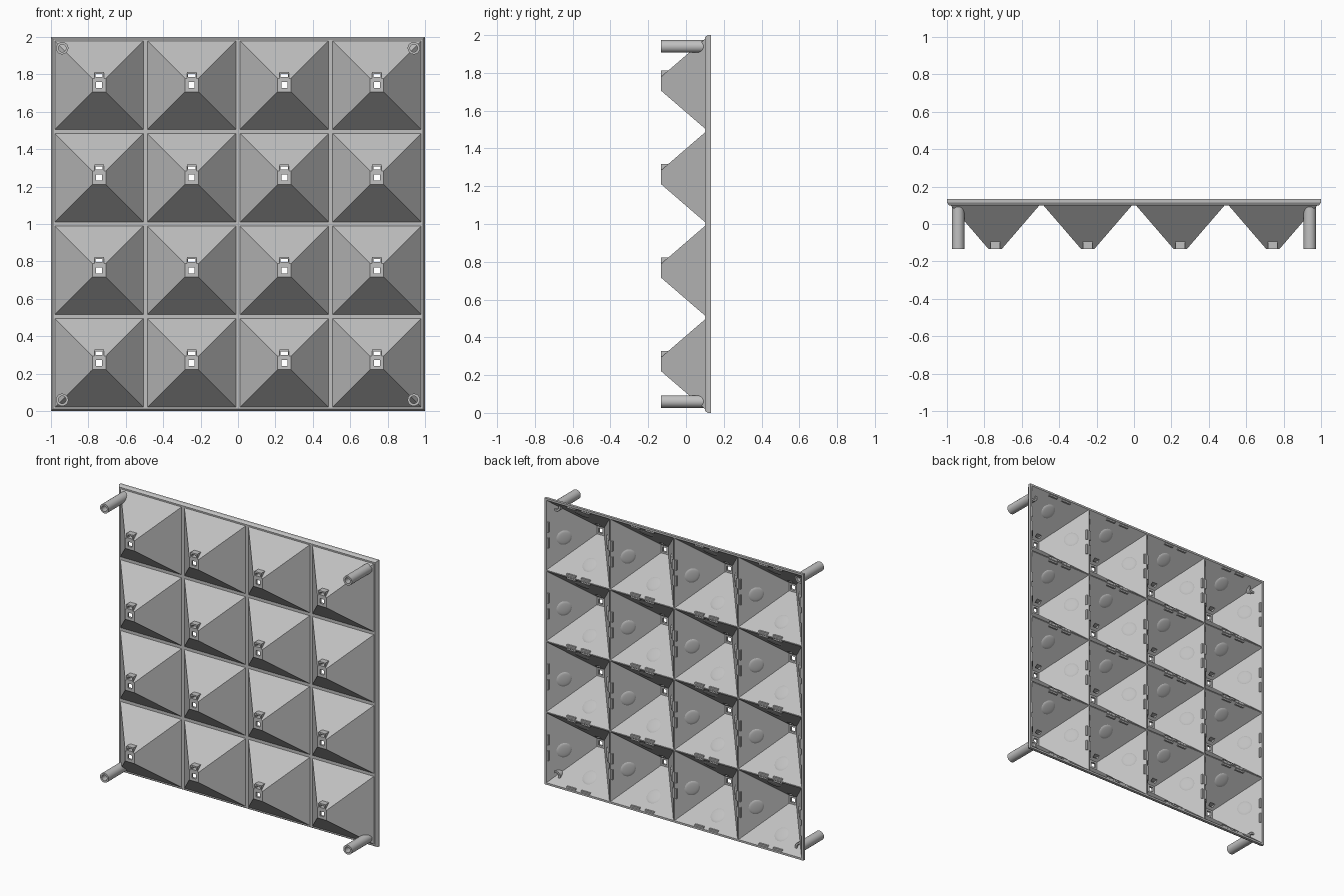
import bpy, bmesh, math
from mathutils import Matrix, Vector

default = bpy.data.objects.get("Cube")
if default:
    bpy.data.objects.remove(default, do_unlink=True)

GREY = (0.53, 0.53, 0.53, 1)
mat = bpy.data.materials.new("light_grey_plastic")
mat.use_nodes = True
mat.diffuse_color = GREY
mat.node_tree.nodes["Principled BSDF"].inputs["Base Color"].default_value = GREY

FRONT, LEDGE, BACK = -0.133, 0.10, 0.133
PITCH = 0.495
TIP, BASE = 0.036, 0.237


def make_mesh(bm, name):
    bmesh.ops.recalc_face_normals(bm, faces=bm.faces)
    mesh = bpy.data.meshes.new(name)
    bm.to_mesh(mesh)
    bm.free()
    mesh.materials.append(mat)
    return mesh


def place(mesh, name, loc=(0, 0, 0)):
    ob = bpy.data.objects.new(name, mesh)
    ob.location = loc
    bpy.context.collection.objects.link(ob)
    return ob


def turned(profile, sides, name):
    """Closed (radius, y) profile swept around the y axis; square sections use half widths."""
    bm = bmesh.new()
    scale = math.sqrt(2) if sides == 4 else 1
    rings = []
    for r, y in profile:
        angles = [(i + 0.5) * math.tau / sides for i in range(sides)]
        rings.append([bm.verts.new((r * scale * math.cos(a), y, r * scale * math.sin(a)))
                      for a in angles])
    for k, ring in enumerate(rings):
        nxt = rings[(k + 1) % len(rings)]
        for i in range(sides):
            j = (i + 1) % sides
            bm.faces.new((ring[i], ring[j], nxt[j], nxt[i]))
    return make_mesh(bm, name)


def prism(section, half_width, name):
    """(y, z) section extruded along x."""
    bm = bmesh.new()
    ends = [[bm.verts.new((x, y, z)) for y, z in section] for x in (-half_width, half_width)]
    bm.faces.new(ends[0])
    bm.faces.new(ends[1])
    for i in range(len(section)):
        j = (i + 1) % len(section)
        bm.faces.new((ends[0][i], ends[0][j], ends[1][j], ends[1][i]))
    return make_mesh(bm, name)


def cut(mesh, cutter, name):
    """Return a copy of the mesh with the cutter removed."""
    ob = place(mesh, name)
    mod = ob.modifiers.new("slot", 'BOOLEAN')
    mod.operation, mod.solver, mod.object = 'DIFFERENCE', 'EXACT', cutter
    bpy.context.view_layer.update()
    result = bpy.data.meshes.new_from_object(
        ob.evaluated_get(bpy.context.evaluated_depsgraph_get()))
    bpy.data.objects.remove(ob, do_unlink=True)
    return result


# Hollow pyramid with square hole in its flat tip and open back
h = PITCH / 2
cell = turned([(h, BACK), (h, LEDGE), (BASE, LEDGE), (TIP, FRONT), (0.016, FRONT),
               (0.016, FRONT + 0.015), (0.0285, FRONT + 0.015), (0.244, BACK)], 4, "pyramid")

# Wedge tab above each tip, pierced by a slot that also cuts the wall
tab = prism([(FRONT, TIP), (FRONT, 0.071), (-0.088, 0.071), (-0.128, TIP)], 0.026, "tab")
slot = place(prism([(-0.15, 0.043), (-0.15, 0.060), (-0.05, 0.060), (-0.05, 0.043)],
                   0.019, "slot"), "slot_cutter")
cell = cut(cell, slot, "pyramid")
tab = cut(tab, slot, "tab")
bpy.data.objects.remove(slot, do_unlink=True)

# Round marks and small catch bars on the inner walls
slope = (0.244 - 0.0285) / (BACK - FRONT - 0.015)
tilt = math.atan(slope)
marks, bars = bmesh.new(), bmesh.new()
for k in range(4):
    spin = Matrix.Rotation(k * math.pi / 2, 4, 'Y')
    off = 0.168
    y = BACK - (0.244 - off) / slope
    # wall direction and its inward normal
    along = Vector((slope, 1, 0)).normalized()
    normal = Vector((-1, slope, 0)).normalized()
    frame = Matrix((along, Vector((0, 0, 1)), normal)).transposed().to_4x4()
    m = spin @ Matrix.Translation((off, y, -0.03)) @ frame @ Matrix.Diagonal((1, 1, 0.12, 1))
    bmesh.ops.create_uvsphere(marks, u_segments=24, v_segments=8, radius=0.05, matrix=m)
    for z in (-0.055, 0.055):
        m = (spin @ Matrix.Translation((0.236, 0.122, z))
             @ Matrix.Diagonal((0.012, 0.014, 0.07, 1)))
        bmesh.ops.create_cube(bars, size=1, matrix=m)
marks = make_mesh(marks, "wall_marks")
bars = make_mesh(bars, "catch_bars")

# Four by four grid of cells
smooth = []
for row in range(4):
    for col in range(4):
        loc = ((col - 1.5) * PITCH, 0, 1 + (row - 1.5) * PITCH)
        tag = f"_{row + 1}_{col + 1}"
        place(cell, "pyramid" + tag, loc)
        place(tab, "tab" + tag, loc)
        place(bars, "catch_bars" + tag, loc)
        smooth.append(place(marks, "wall_marks" + tag, loc))

# Chamfered outer border
place(turned([(0.989, BACK), (1.0, BACK), (1.0, 0.115), (0.99, LEDGE), (0.989, LEDGE)],
             4, "border"), "border", (0, 0, 1))

# Hollow mounting posts through the corner cells
post = turned([(0.033, FRONT), (0.033, 0.092), (0.02, 0.092), (0.02, FRONT)], 32, "post")
for sx, side in ((-1, "right"), (1, "left")):
    for sz, level in ((-1, "lower"), (1, "upper")):
        smooth.append(place(post, f"{level}_{side}_post", (sx * 0.94, 0, 1 + sz * 0.94)))

# Smooth the round parts
bpy.ops.object.select_all(action='DESELECT')
for ob in smooth:
    ob.select_set(True)
bpy.context.view_layer.objects.active = smooth[-1]
bpy.ops.object.shade_smooth_by_angle(angle=math.radians(40))
